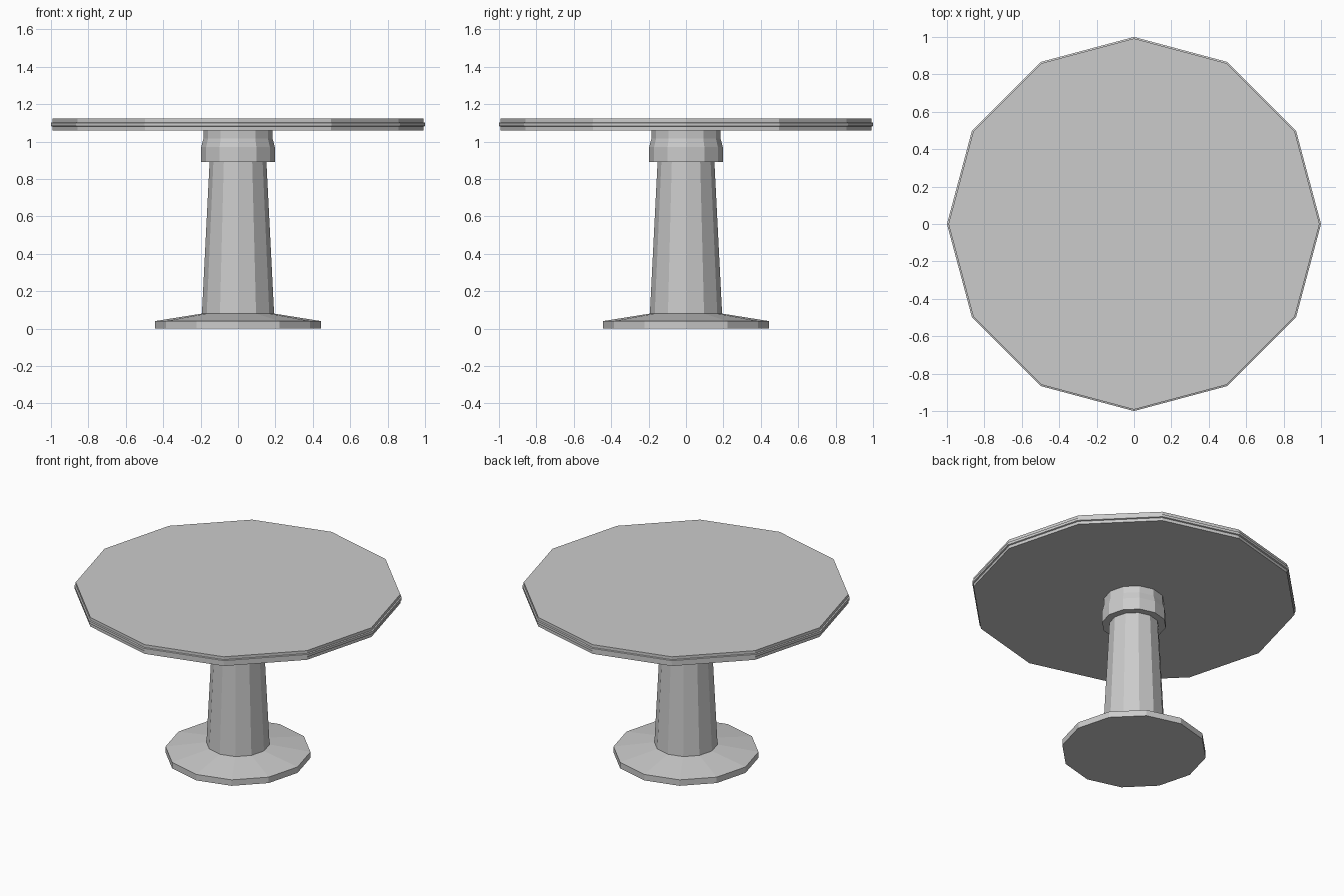
import bpy, bmesh
from math import cos, sin, pi

if "Cube" in bpy.data.objects:
    bpy.data.objects.remove(bpy.data.objects["Cube"])

SIDES = 12


def lathe(name, profile):
    """Capped, flat-faced turned solid from (radius, z) points, bottom to top."""
    bm = bmesh.new()
    rings = [[bm.verts.new((r * cos(2 * pi * i / SIDES), r * sin(2 * pi * i / SIDES), z))
              for i in range(SIDES)] for r, z in profile]
    for low, high in zip(rings, rings[1:]):
        for i in range(SIDES):
            j = (i + 1) % SIDES
            bm.faces.new((low[i], low[j], high[j], high[i]))
    bm.faces.new(rings[0][::-1])
    bm.faces.new(rings[-1])
    mesh = bpy.data.meshes.new(name)
    bm.to_mesh(mesh)
    bm.free()
    obj = bpy.data.objects.new(name, mesh)
    bpy.context.collection.objects.link(obj)
    return obj


# Foot with a shallow sloping top
lathe("base", [(0.443, 0), (0.443, 0.04), (0.193, 0.08)])

# Tapered column
lathe("column", [(0.193, 0.08), (0.152, 0.89)])

# Collar under the top
lathe("collar", [(0.197, 0.89), (0.197, 0.97), (0.185, 1.015), (0.185, 1.06)])

# Table top with a slim raised band round its rim
lathe("table_top", [(0.992, 1.06), (0.992, 1.08), (1.0, 1.083), (1.0, 1.1),
                    (0.992, 1.103), (0.992, 1.122)])
